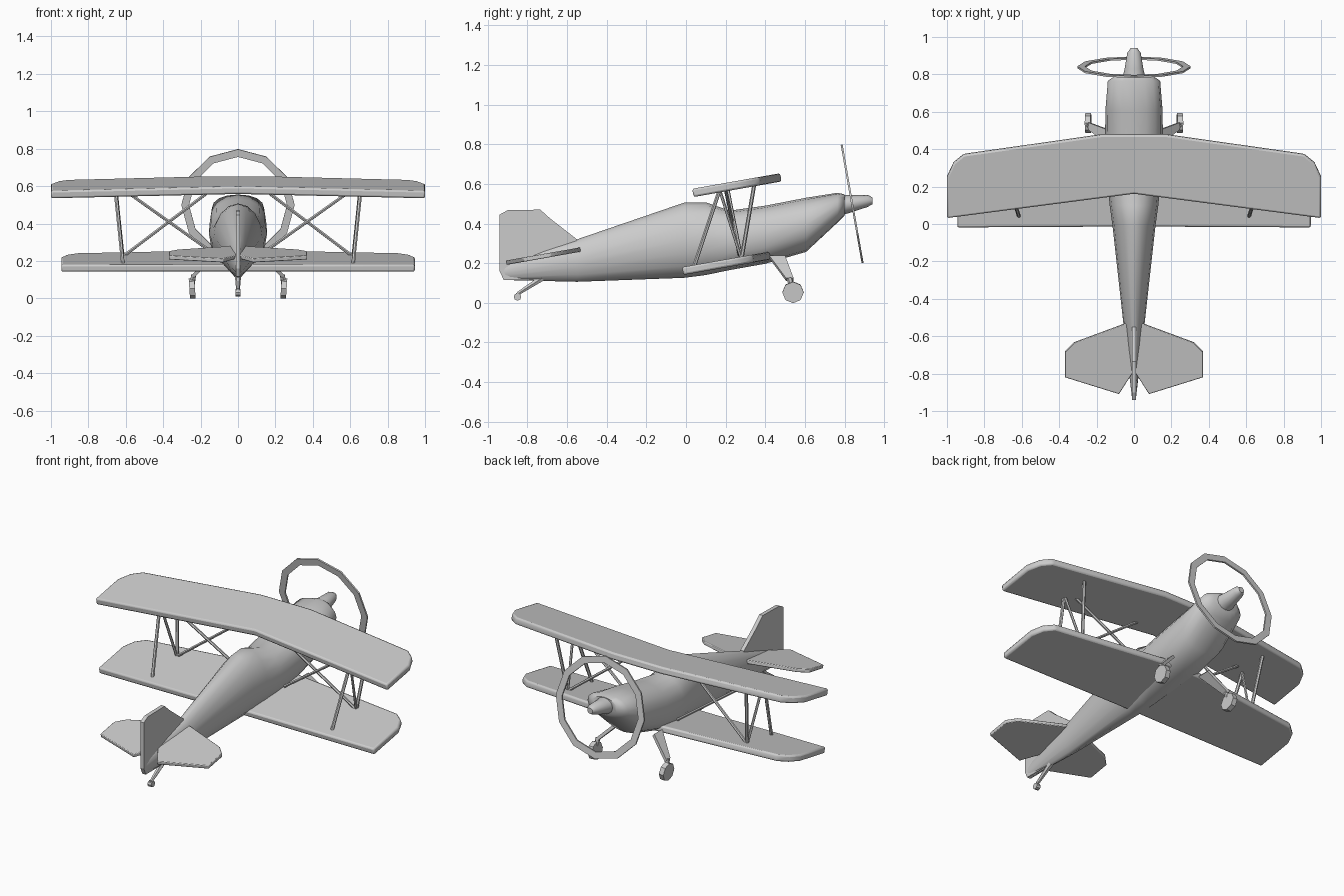
import bpy
from math import cos, sin, pi
from mathutils import Vector, Matrix

if "Cube" in bpy.data.objects:
    bpy.data.objects.remove(bpy.data.objects["Cube"])

SLOPE = 0.177                               # nose-up attitude of the whole aircraft
NORMAL = Vector((0, -SLOPE, 1)).normalized()


def make(name, verts, faces, bevel=0, angle=None):
    me = bpy.data.meshes.new(name)
    me.from_pydata([tuple(v) for v in verts], [], faces)
    ob = bpy.data.objects.new(name, me)
    bpy.context.collection.objects.link(ob)
    bpy.ops.object.select_all(action='DESELECT')
    ob.select_set(True)
    bpy.context.view_layer.objects.active = ob
    bpy.ops.object.mode_set(mode='EDIT')
    bpy.ops.mesh.select_all(action='SELECT')
    bpy.ops.mesh.normals_make_consistent(inside=False)
    bpy.ops.object.mode_set(mode='OBJECT')
    if bevel:
        m = ob.modifiers.new("edge", 'BEVEL')
        m.width, m.segments, m.limit_method = bevel, 2, 'ANGLE'
    if angle:
        bpy.ops.object.shade_smooth_by_angle(angle=angle)
    return ob


def mirror_x(ob):
    m = ob.modifiers.new("mirror", 'MIRROR')
    pivot = bpy.data.objects.get("mirror_pivot")
    if not pivot:
        pivot = bpy.data.objects.new("mirror_pivot", None)
        bpy.context.collection.objects.link(pivot)
        pivot.hide_render = True
    m.mirror_object = pivot


def loft(name, rings, angle):
    n = len(rings[0])
    faces = [tuple(range(n)), tuple(range((len(rings) - 1) * n, len(rings) * n))]
    for r in range(len(rings) - 1):
        for i in range(n):
            j = (i + 1) % n
            faces.append((r * n + i, r * n + j, (r + 1) * n + j, (r + 1) * n + i))
    return make(name, [v for ring in rings for v in ring], faces, angle=angle)


def plate(name, pts, offset, bevel=0):
    n = len(pts)
    low = [Vector(p) + Vector(offset) for p in pts]
    faces = [tuple(range(n)), tuple(range(n, 2 * n))]
    faces += [(i, (i + 1) % n, (i + 1) % n + n, i + n) for i in range(n)]
    return make(name, [Vector(p) for p in pts] + low, faces, bevel, 0.6 if bevel else None)


def strut(name, a, b, ra, rb=None, sides=6):
    a, b = Vector(a), Vector(b)
    q = (b - a).to_track_quat('Z', 'Y')
    ring = lambda c, r: [c + q @ Vector((r * cos(2 * pi * i / sides), r * sin(2 * pi * i / sides), 0))
                         for i in range(sides)]
    return loft(name, [ring(a, ra), ring(b, rb or ra)], 0.6)


def section(y, zb, zt, hw, p, n=16):
    pts = []
    for i in range(n):
        c, s = cos(2 * pi * i / n), sin(2 * pi * i / n)
        px = abs(c) ** (2 / p) * (1 if c > 0 else -1)
        pz = abs(s) ** (2 / p) * (1 if s > 0 else -1)
        pts.append((hw * px, y, (zb + zt) / 2 + (zt - zb) / 2 * pz))
    return pts


def wing(name, half, y0, z0, t, bevel=0.01):
    # half outline from centre leading edge round to centre trailing edge
    full = half + [(-x, y) for x, y in reversed(half) if x > 0]
    plate(name, [(x, y, z0 + SLOPE * (y - y0)) for x, y in full], -NORMAL * t, bevel)


# fuselage
loft("fuselage", [section(*s) for s in (
    (-.92, .115, .2, .012, 2), (-.55, .106, .32, .055, 1.7), (-.01, .126, .505, .115, 1.9),
    (.10, .14, .507, .13, 2), (.22, .165, .465, .142, 2.2), (.40, .197, .49, .155, 2.3),
    (.606, .257, .53, .153, 2.3), (.765, .405, .555, .14, 2.2), (.80, .44, .547, .09, 2))], 0.9)

# spinner
loft("spinner", [section(*s, n=12) for s in (
    (.78, .44, .545, .062, 2), (.83, .455, .543, .05, 2),
    (.915, .483, .545, .036, 2), (.94, .497, .532, .018, 2))], 0.8)

# propeller sweep ring, tilted with the thrust line
axis = Vector((0, 1, SLOPE)).normalized()
rings = []
for k in range(12):
    a = 2 * pi * k / 12
    d = Vector((sin(a), 0, 0)) + NORMAL * cos(a)
    rings.append([Vector((0, .838, .499)) + d * r + axis * h
                  for r, h in ((.303, .005), (.303, -.005), (.262, -.005), (.262, .005))])
faces = []
for k in range(12):
    for i in range(4):
        j, m = (i + 1) % 4, (k + 1) % 12
        faces.append((k * 4 + i, k * 4 + j, m * 4 + j, m * 4 + i))
make("propeller_ring", [v for r in rings for v in r], faces)

# wings and tailplane
wing("upper_wing", [(.17, .475), (.91, .37), (.965, .325), (1, .25), (1, .03), (0, .16)], .02, .573, .042)
wing("lower_wing", [(.12, .42), (.86, .335), (.915, .29), (.945, .22), (.945, -.02), (0, -.015)],
     -.02, .18, .04)
wing("tailplane", [(.05, -.535), (.32, -.635), (.37, -.685), (.37, -.82), (.08, -.91), (.01, -.80)],
     -.91, .213, .022, 0.004)

# fin and rudder
plate("tail_fin", [(-.012, y, z) for y, z in (
    (-.55, .32), (-.685, .425), (-.735, .47), (-.9, .467), (-.94, .445), (-.94, .16),
    (-.92, .116), (-.75, .116), (-.55, .2))], (.024, 0, 0))

# interplane struts and bracing
for name, a, b, r in (
        ("rear_strut", (.655, .17, .57), (.615, .04, .18), .01),
        ("middle_strut", (.65, .17, .57), (.615, .28, .22), .008),
        ("front_strut", (.655, .345, .60), (.615, .28, .22), .01),
        ("landing_brace", (.595, .20, .57), (.13, .27, .24), .009),
        ("flying_brace", (.62, .28, .22), (.15, .21, .575), .009)):
    mirror_x(strut(name, a, b, r))

# main landing gear
mirror_x(plate("gear_leg", [(.12, .42, .225), (.12, .50, .225), (.235, .543, .11), (.235, .505, .11)],
               (.012, 0, .014)))
mirror_x(strut("gear_fork", (.238, .522, .125), (.245, .54, .05), .015, .011))
mirror_x(strut("main_wheel", (.23, .54, .054), (.26, .54, .052), .054, sides=8))

# tail wheel
strut("tail_wheel_leg", (0, -.71, .135), (0, -.85, .045), .018, .01)
strut("tail_wheel_fork", (0, -.85, .05), (0, -.85, .025), .01)
strut("tail_wheel", (-.013, -.85, .03), (.013, -.85, .03), .019, sides=8)
